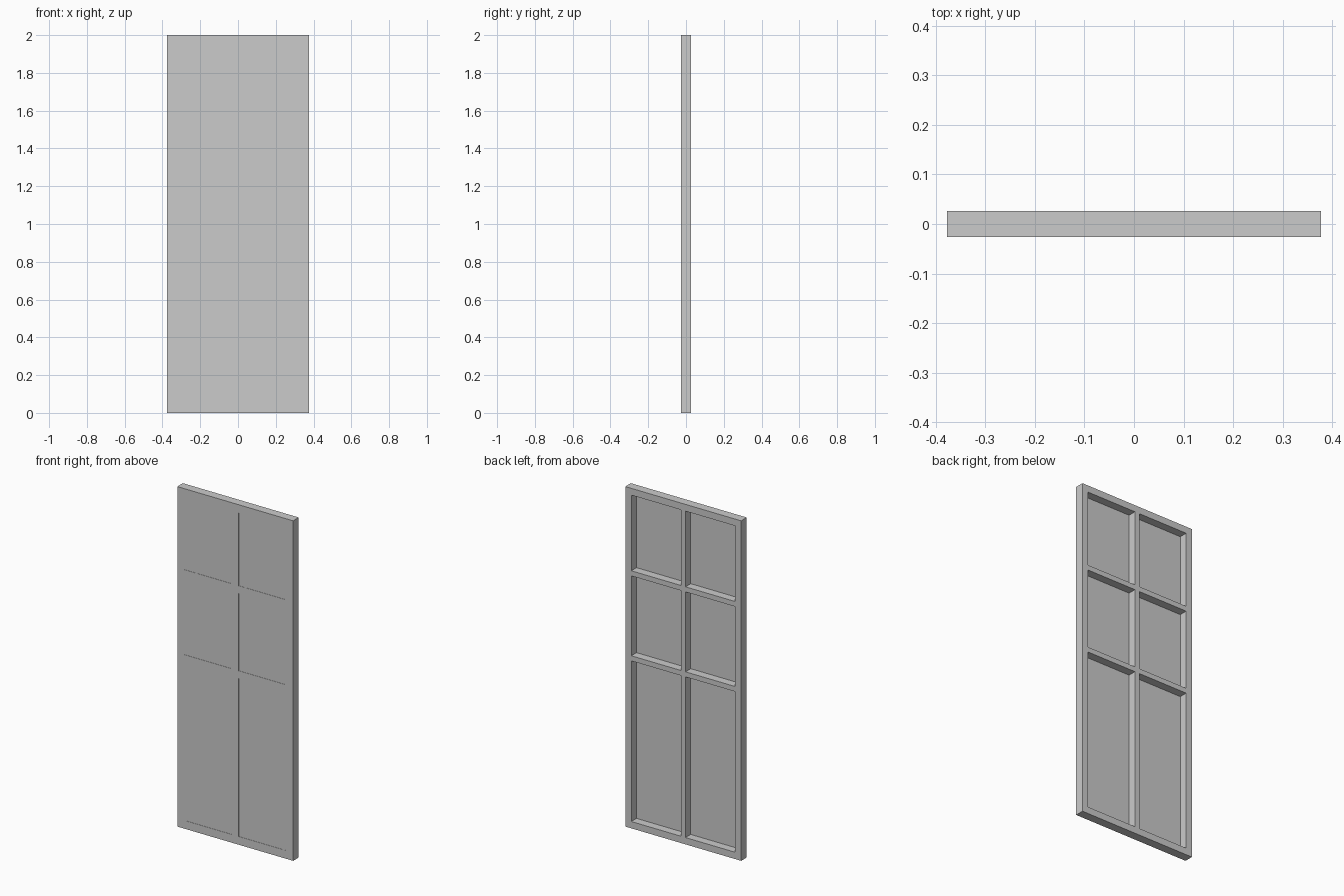
import bpy, bmesh
from mathutils import Matrix, Vector

if "Cube" in bpy.data.objects:
    bpy.data.objects.remove(bpy.data.objects["Cube"])

W, T, H = 0.377, 0.026, 2.0       # half width, half thickness, height
STILE, BAR = 0.039, 0.015         # outer border, half width of inner bars
Y_LIP, Y_PANEL = -0.0245, -0.0225 # front and back faces of the thin panels
INSET = 0.008                     # front lip covering the panel edges

def boxes(name, specs):
    """One object made of boxes given as (x0, x1, y0, y1, z0, z1)."""
    bm = bmesh.new()
    for x0, x1, y0, y1, z0, z1 in specs:
        m = (Matrix.Translation(((x0 + x1) / 2, (y0 + y1) / 2, (z0 + z1) / 2))
             @ Matrix.Diagonal(Vector((x1 - x0, y1 - y0, z1 - z0, 1))))
        bmesh.ops.create_cube(bm, size=1, matrix=m)
    me = bpy.data.meshes.new(name)
    bm.to_mesh(me)
    bm.free()
    ob = bpy.data.objects.new(name, me)
    bpy.context.collection.objects.link(ob)
    return ob

# Six openings: two columns, three rows
cols = [(-W + STILE, -BAR), (BAR, W - STILE)]
rows = [(0.04, 1 - BAR), (1 + BAR, 1.5 - BAR), (1.5 + BAR, H - 0.04)]
cells = [(c, r) for r in rows for c in cols]

# Door frame: slab with deep back pockets and slightly smaller front windows
frame = boxes("door_frame", [(-W, W, -T, T, 0, H)])
pockets = boxes("pocket_cutter",
                [(*c, Y_LIP, T + 0.1, *r) for c, r in cells])
windows = boxes("window_cutter",
                [(c[0] + INSET, c[1] - INSET, -T - 0.1, 0, r[0] + INSET, r[1] - INSET)
                 for c, r in cells])
for cutter in (pockets, windows):
    cutter.hide_render = True
    mod = frame.modifiers.new(cutter.name, 'BOOLEAN')
    mod.operation = 'DIFFERENCE'
    mod.solver = 'EXACT'
    mod.object = cutter
bpy.context.view_layer.objects.active = frame
for name in [m.name for m in frame.modifiers]:
    bpy.ops.object.modifier_apply(modifier=name)
for cutter in (pockets, windows):
    bpy.data.objects.remove(cutter)

# Thin panels seated behind the front lip
for i, (c, r) in enumerate(cells):
    boxes(f"panel_{i + 1}", [(*c, Y_LIP, Y_PANEL, *r)])
